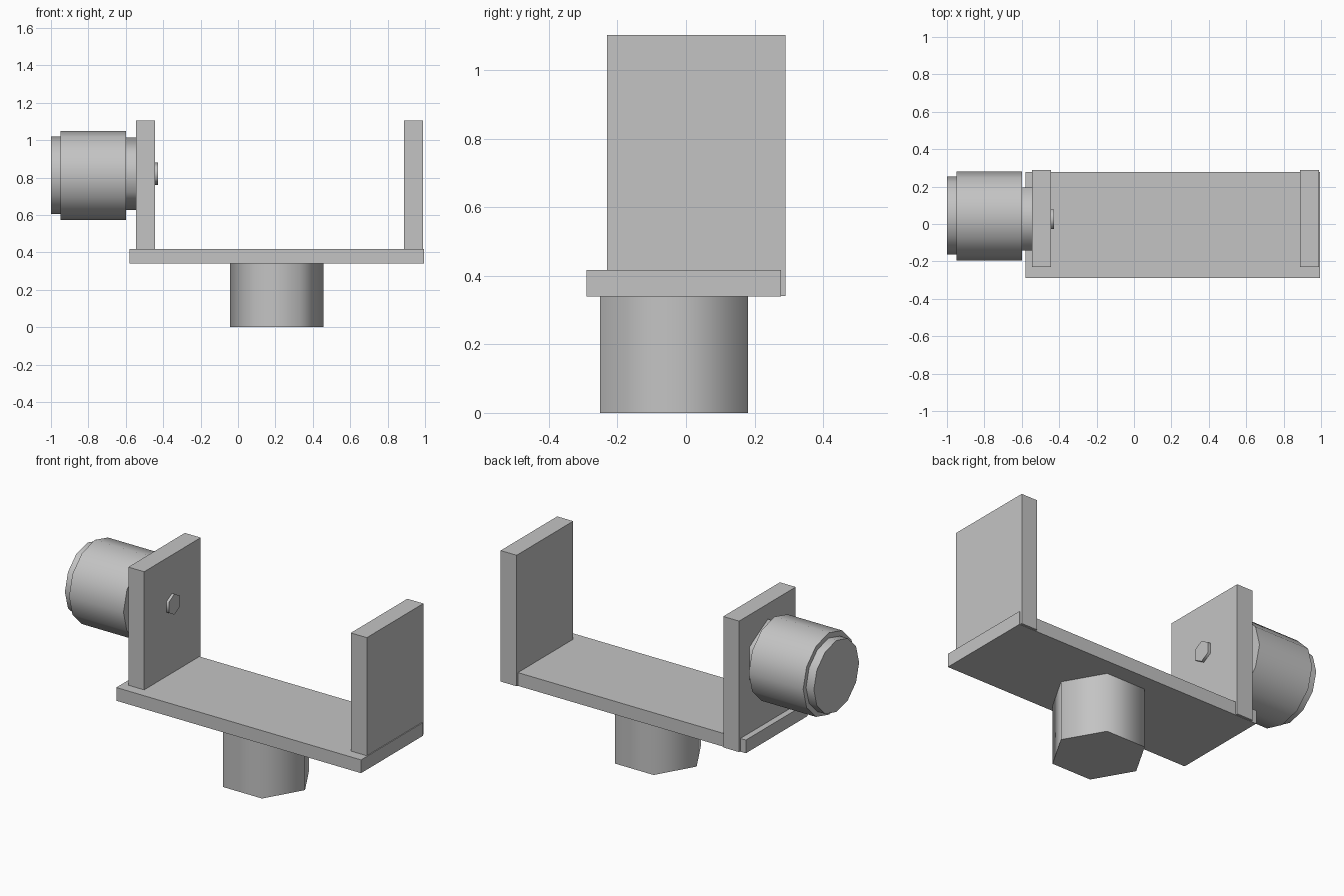
import bpy
import bmesh
from math import cos, sin, tau, radians
from mathutils import Vector

default = bpy.data.objects.get("Cube")
if default:
    bpy.data.objects.remove(default, do_unlink=True)

# One plain grey finish for every part
grey = bpy.data.materials.new("grey")
grey.use_nodes = True
color = (0.55, 0.55, 0.55, 1.0)
grey.diffuse_color = color
grey.node_tree.nodes["Principled BSDF"].inputs["Base Color"].default_value = color


def finish(name, bm):
    bmesh.ops.recalc_face_normals(bm, faces=bm.faces)
    mesh = bpy.data.meshes.new(name)
    bm.to_mesh(mesh)
    bm.free()
    mesh.materials.append(grey)
    obj = bpy.data.objects.new(name, mesh)
    bpy.context.collection.objects.link(obj)
    return obj


def box(name, low, high):
    low, high = Vector(low), Vector(high)
    bm = bmesh.new()
    bmesh.ops.create_cube(bm, size=1)
    bmesh.ops.scale(bm, vec=high - low, verts=bm.verts)
    bmesh.ops.translate(bm, vec=(low + high) / 2, verts=bm.verts)
    return finish(name, bm)


def prism(name, start, end, radius, sides, corner):
    """Smooth-sided prism from start to end, with one corner in the given direction."""
    start, end, u = Vector(start), Vector(end), Vector(corner)
    axis = end - start
    v = axis.normalized().cross(u)
    bm = bmesh.new()
    ring = [bm.verts.new(start + radius * (u * cos(tau * i / sides) + v * sin(tau * i / sides)))
            for i in range(sides)]
    base = bm.faces.new(ring)
    top = bmesh.ops.extrude_face_region(bm, geom=[base], use_keep_orig=True)["geom"]
    bmesh.ops.translate(bm, vec=axis, verts=[g for g in top if isinstance(g, bmesh.types.BMVert)])
    obj = finish(name, bm)
    bpy.ops.object.select_all(action="DESELECT")
    obj.select_set(True)
    bpy.context.view_layer.objects.active = obj
    bpy.ops.object.shade_smooth_by_angle(angle=radians(70))
    return obj


# Bracket: base plate and two uprights
box("base_plate", (-0.58, -0.29, 0.34), (0.995, 0.278, 0.417))
for name, x0, x1 in (("right_upright", -0.545, -0.443), ("left_upright", 0.887, 0.99)):
    box(name, (x0, -0.23, 0.342), (x1, 0.29, 1.104))

# Hexagonal mounting post under the plate
prism("mounting_post", (0.206, -0.035, 0), (0.206, -0.035, 0.34), 0.25, 6, (1, 0, 0))

# Motor outside the right upright, with its shaft end poking through
for name, x0, x1, y, z, radius, sides in (
    ("motor_end_cap", -1.0, -0.95, 0.045, 0.812, 0.208, 12),
    ("motor_body", -0.95, -0.6, 0.042, 0.812, 0.238, 12),
    ("motor_neck", -0.6, -0.545, 0.026, 0.821, 0.194, 6),
    ("shaft_end", -0.443, -0.427, 0.026, 0.821, 0.06, 6),
):
    prism(name, (x0, y, z), (x1, y, z), radius, sides, (0, 0, 1))
